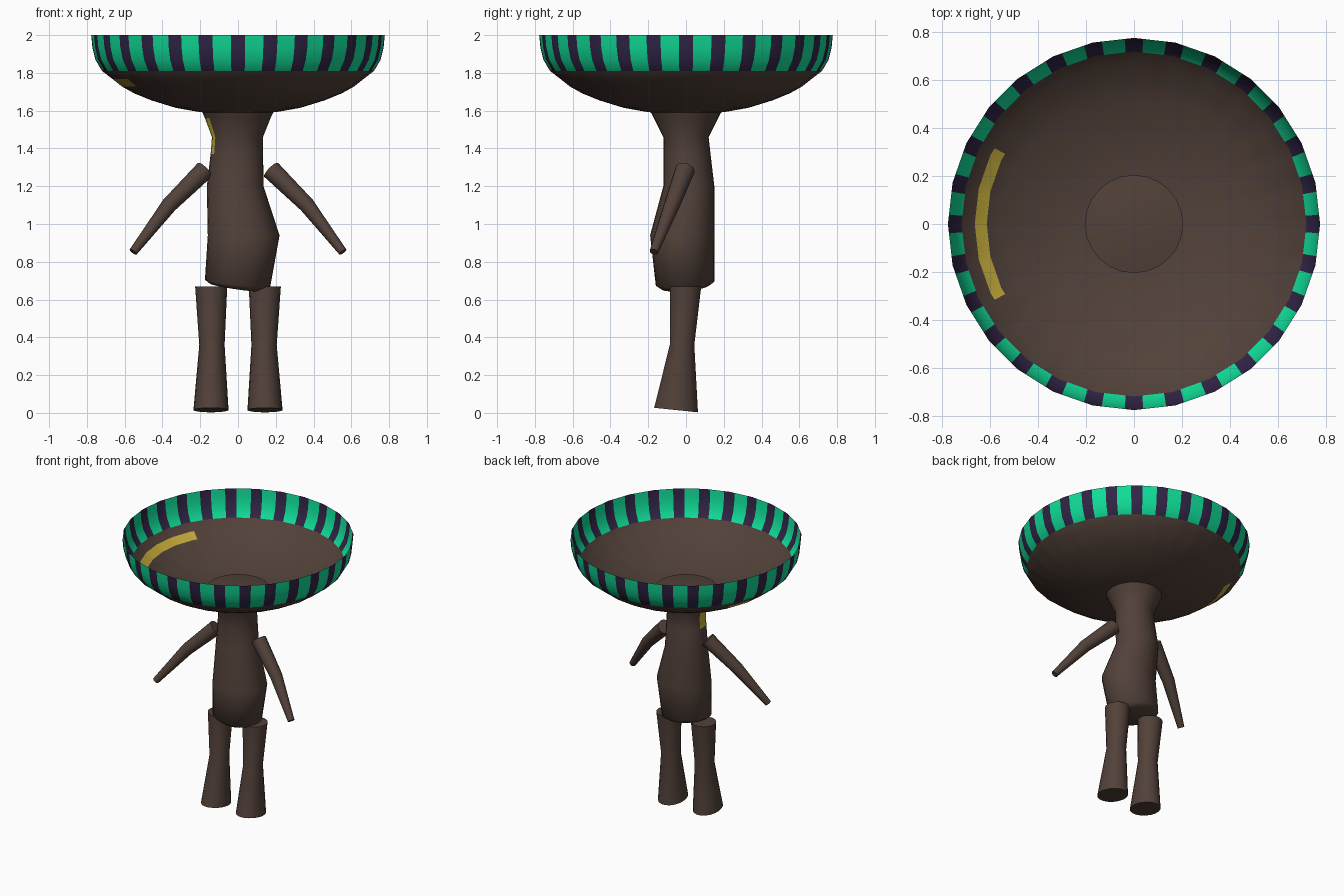
import bpy, math
from mathutils import Vector

if "Cube" in bpy.data.objects:
    bpy.data.objects.remove(bpy.data.objects["Cube"])


def material(name, rgb):
    m = bpy.data.materials.new(name)
    m.diffuse_color = (*rgb, 1.0)
    m.use_nodes = True
    m.node_tree.nodes["Principled BSDF"].inputs["Base Color"].default_value = m.diffuse_color
    return m


BROWN = material("dark_brown", (0.084, 0.053, 0.041))
GREEN = material("bright_green", (0.005, 0.72, 0.31))
PURPLE = material("deep_purple", (0.030, 0.018, 0.061))
YELLOW = material("mustard_yellow", (0.58, 0.43, 0.045))


def loft(name, rings, mats, rule=None, cap_start=True, cap_end=True, angle=55):
    """Skin equal-length rings (counter-clockwise, rising); rule(row, column) gives the material."""
    n = len(rings[0])
    verts = [p for r in rings for p in r]
    faces, idx = [], []
    for i in range(len(rings) - 1):
        for j in range(n):
            k = (j + 1) % n
            faces.append((i * n + j, i * n + k, (i + 1) * n + k, (i + 1) * n + j))
            idx.append(rule(i, j) if rule else 0)
    if cap_start:
        faces.append(tuple(range(n - 1, -1, -1)))
        idx.append(0)
    if cap_end:
        faces.append(tuple(range((len(rings) - 1) * n, len(rings) * n)))
        idx.append(0)
    me = bpy.data.meshes.new(name)
    me.from_pydata(verts, [], faces)
    for m in mats:
        me.materials.append(m)
    me.polygons.foreach_set("material_index", idx)
    me.shade_smooth()
    me.set_sharp_from_angle(angle=math.radians(angle))
    ob = bpy.data.objects.new(name, me)
    bpy.context.collection.objects.link(ob)
    return ob


def ellipse(x0, x1, y0, y1, z, n, tilt_x=0, tilt_y=0):
    """Horizontal oval between the given limits, tilted along x or y."""
    cx, cy, rx, ry = (x0 + x1) / 2, (y0 + y1) / 2, (x1 - x0) / 2, (y1 - y0) / 2
    ring = []
    for i in range(n):
        a = math.tau * i / n
        c, s = math.cos(a), math.sin(a)
        ring.append((cx + rx * c, cy + ry * s, z + tilt_x * c + tilt_y * s))
    return ring


# Bowl head: open single shell, 28 flat sides, each split into stripe columns
SIDES = 28
SPLITS = (0, 0.22, 0.78)
profile = [(0.10, 1.588), (0.20, 1.592), (0.33, 1.615), (0.46, 1.655), (0.55, 1.692),
           (0.615, 1.728), (0.665, 1.768), (0.72, 1.81), (0.755, 1.87),
           (0.771, 1.935), (0.777, 2.0)]
bowl_rings = []
for r, z in profile:
    ring = []
    for s in range(SIDES):
        a, b = (Vector((r * math.cos(math.tau * k / SIDES), r * math.sin(math.tau * k / SIDES), z))
                for k in (s, s + 1))
        ring += [a.lerp(b, t) for t in SPLITS]
    bowl_rings.append(ring)


def bowl_color(row, col):
    if row >= 7:                                   # striped rim band
        return 1 if col % 3 == 1 else 2
    mid = 3 * SIDES // 2
    if row == 5 and mid - 7 <= col < mid + 7:      # curved mark on the left side
        return 3
    return 0


loft("bowl_head", bowl_rings, [BROWN, GREEN, PURPLE, YELLOW], bowl_color, cap_end=False)

# Body: lopsided torso, narrow neck and flared neck top
N = 24
sections = [(-0.15, 0.12, -0.13, 0.12, 0.665, -0.02, 0.01),
            (-0.175, 0.17, -0.16, 0.15, 0.685, -0.02, 0.01),
            (-0.16, 0.22, -0.19, 0.15, 0.94, 0, 0),
            (-0.165, 0.135, -0.12, 0.15, 1.20, 0, 0),
            (-0.145, 0.133, -0.12, 0.13, 1.37, 0, 0),
            (-0.138, 0.132, -0.12, 0.12, 1.46, 0, 0),
            (-0.175, 0.172, -0.17, 0.17, 1.56, 0, 0),
            (-0.205, 0.205, -0.205, 0.205, 1.63, 0, 0),
            (-0.12, 0.12, -0.12, 0.12, 1.642, 0, 0),
            (-0.04, 0.04, -0.04, 0.04, 1.647, 0, 0)]
loft("body", [ellipse(*s[:5], N, s[5], s[6]) for s in sections], [BROWN, YELLOW],
     lambda row, col: 1 if row in (4, 5) and 11 <= col < 14 else 0, angle=80)


def arm_ring(p, d, r, n=14):
    q = d.normalized().to_track_quat('Z', 'Y')
    return [p + q @ Vector((r * math.cos(math.tau * i / n), r * math.sin(math.tau * i / n), 0))
            for i in range(n)]


for side, label in ((-1, "left"), (1, "right")):
    # Leg: pinched at the knee, foot end stretched forward
    limits = [(0.143, 0.093, -0.17, 0.065, 0.015, -0.012),
              (0.138, 0.067, -0.087, 0.045, 0.36, 0),
              (0.142, 0.085, -0.087, 0.082, 0.67, 0)]
    loft(label + "_leg",
         [ellipse(side * x - r, side * x + r, y0, y1, z, 18, 0, t) for x, r, y0, y1, z, t in limits],
         [BROWN])
    # Arm: bent taper from hand to shoulder
    hand = Vector((side * 0.555, -0.17, 0.852))
    elbow = Vector((side * 0.365, -0.075, 1.10))
    shoulder = Vector((side * 0.175, -0.005, 1.287))
    loft(label + "_arm",
         [arm_ring(hand, elbow - hand, 0.023),
          arm_ring(elbow, shoulder - hand, 0.042),
          arm_ring(shoulder, shoulder - elbow, 0.052)], [BROWN])
